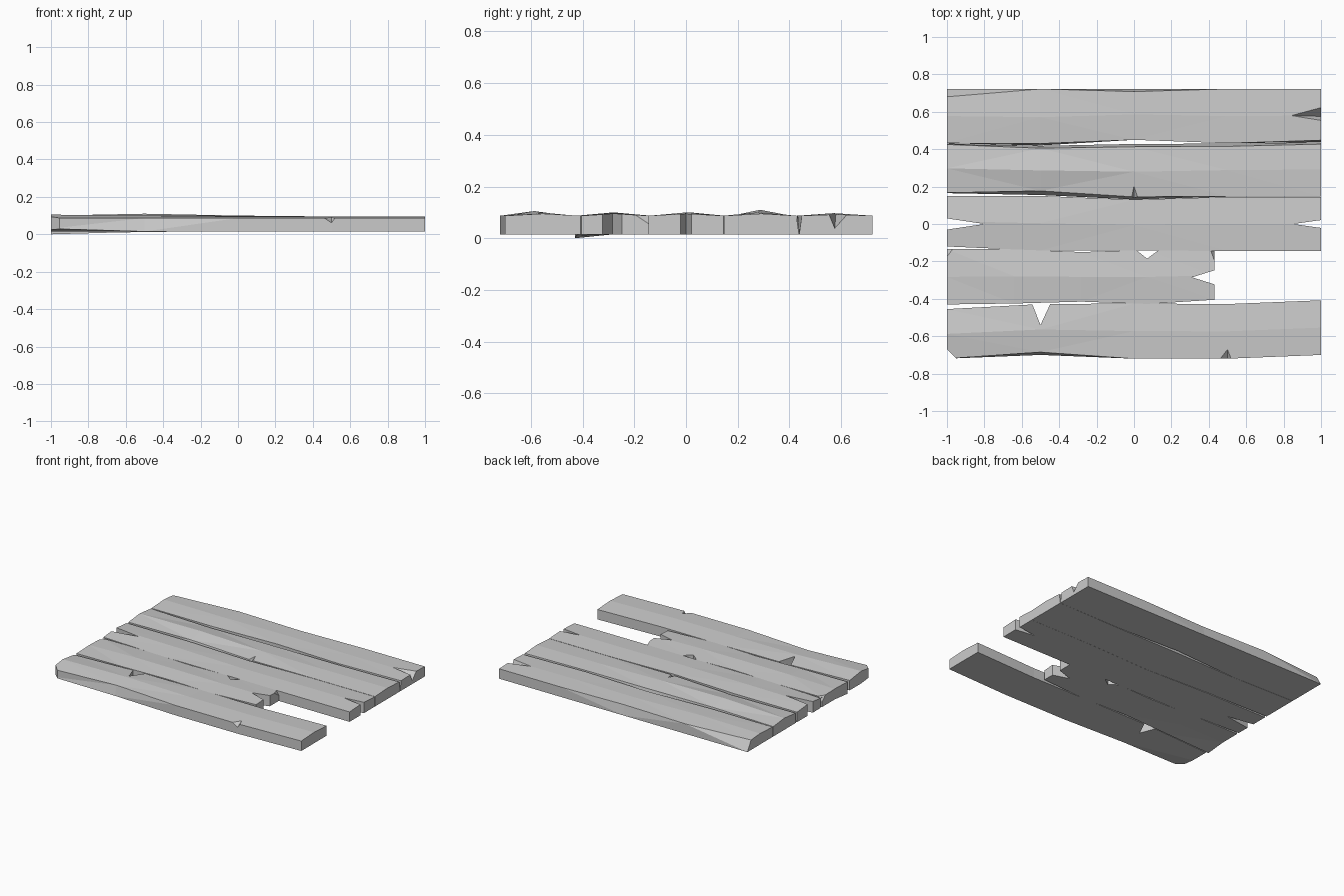
import bpy, bmesh

if "Cube" in bpy.data.objects:
    bpy.data.objects.remove(bpy.data.objects["Cube"])

XS = [-1, -0.5, 0, 0.5, 1]


def hull(name, pts):
    bm = bmesh.new()
    for p in pts:
        bm.verts.new(p)
    r = bmesh.ops.convex_hull(bm, input=bm.verts[:])
    junk = list({v for v in r["geom_interior"] + r["geom_unused"]
                 if isinstance(v, bmesh.types.BMVert)})
    if junk:
        bmesh.ops.delete(bm, geom=junk, context='VERTS')
    bmesh.ops.recalc_face_normals(bm, faces=bm.faces[:])
    me = bpy.data.meshes.new(name)
    bm.to_mesh(me)
    bm.free()
    ob = bpy.data.objects.new(name, me)
    bpy.context.collection.objects.link(ob)
    ob.hide_render = True
    return ob


def notch(*tri):
    """Triangular cut right through the board."""
    return hull("notch_cutter", [(x, y, z) for x, y in tri for z in (-0.1, 0.2)])


def chip(a, b, tip, low):
    """Splinter knocked off a top edge: a, b on the edge, tip inward, low on the side."""
    top = [(p[0], p[1], z) for p in (a, b, tip) for z in (0.096, 0.2)]
    return hull("chip_cutter", top + [low])


def plank(name, lo, hi, ridge, lo_top=None, hi_top=None, edge=0.087,
          lo_z=None, xs=XS, cutters=()):
    """Board along x from cross-sections with a raised centre line."""
    lo_top, hi_top = lo_top or lo, hi_top or hi
    lo_z = lo_z or [0.015] * len(xs)
    bm = bmesh.new()
    rings = []
    for i, x in enumerate(xs):
        mid = (lo[i] + hi[i]) / 2
        sec = [(lo[i], lo_z[i]), (mid, 0.015), (hi[i], 0.015),
               (hi_top[i], edge), (mid, ridge[i]), (lo_top[i], edge)]
        rings.append([bm.verts.new((x, y, z)) for y, z in sec])
    for a, b in zip(rings, rings[1:]):
        for j in range(6):
            k = (j + 1) % 6
            bm.faces.new((a[j], a[k], b[k], b[j]))
    bm.faces.new(rings[0])
    bm.faces.new(rings[-1])
    bmesh.ops.triangulate(bm, faces=bm.faces[:])
    bmesh.ops.recalc_face_normals(bm, faces=bm.faces[:])
    me = bpy.data.meshes.new(name)
    bm.to_mesh(me)
    bm.free()
    ob = bpy.data.objects.new(name, me)
    bpy.context.collection.objects.link(ob)
    for c in cutters:
        m = ob.modifiers.new("cut", 'BOOLEAN')
        m.operation, m.solver, m.object = 'DIFFERENCE', 'EXACT', c
    bpy.context.view_layer.update()
    dg = bpy.context.evaluated_depsgraph_get()
    done = bpy.data.meshes.new_from_object(ob.evaluated_get(dg))
    ob.modifiers.clear()
    ob.data = done
    for c in cutters:
        bpy.data.objects.remove(c)
    return ob


# front board: split on its inner edge, chipped front edge, clipped corner
plank("front_board",
      lo=[-0.72, -0.70, -0.72, -0.72, -0.70], hi=[-0.455, -0.428, -0.425, -0.428, -0.408],
      lo_top=[-0.72, -0.685, -0.72, -0.72, -0.70],
      ridge=[0.105, 0.10, 0.095, 0.095, 0.095], lo_z=[0.03, 0.015, 0.015, 0.015, 0.015],
      cutters=[notch((-0.555, -0.40), (-0.435, -0.40), (-0.5, -0.54)),
               notch((-1.05, -0.62), (-0.90, -0.77), (-1.05, -0.77)),
               chip((0.44, -0.73), (0.53, -0.73), (0.5, -0.66), (0.5, -0.73, 0.055))])

# short broken board, sagging at its left end
plank("short_board", xs=[-1, -0.64, -0.28, 0.07, 0.43],
      lo=[-0.43, -0.425, -0.415, -0.428, -0.405], hi=[-0.135, -0.135, -0.15, -0.138, -0.145],
      ridge=[0.092, 0.10, 0.10, 0.098, 0.095], lo_z=[0.0, 0.01, 0.015, 0.015, 0.015],
      cutters=[notch((0.47, -0.235), (0.47, -0.335), (0.31, -0.285)),
               notch((0.0, -0.13), (0.145, -0.13), (0.07, -0.185)),
               chip((-1.01, -0.19), (-0.96, -0.13), (-0.99, -0.17), (-1.01, -0.13, 0.03)),
               chip((0.44, -0.23), (0.40, -0.13), (0.42, -0.18), (0.44, -0.13, 0.03))])

# middle board with a split at each end
plank("middle_board",
      lo=[-0.12, -0.142, -0.142, -0.145, -0.145], hi=[0.15, 0.15, 0.13, 0.145, 0.145],
      ridge=[0.10, 0.10, 0.095, 0.095, 0.095],
      cutters=[notch((-1.1, 0.045), (-1.1, -0.045), (-0.8, 0)),
               notch((1.1, 0.035), (1.1, -0.035), (0.85, 0))])

# fourth board, crowned at the left
plank("fourth_board",
      lo=[0.165, 0.155, 0.131, 0.146, 0.146], hi=[0.43, 0.418, 0.428, 0.43, 0.437],
      lo_top=[0.167, 0.177, 0.145, 0.148, 0.148], hi_top=[0.425, 0.405, 0.413, 0.415, 0.427],
      ridge=[0.10, 0.11, 0.10, 0.095, 0.095],
      cutters=[chip((-0.02, 0.135), (0.03, 0.135), (0.0, 0.21), (0.0, 0.135, 0.06))])

# back board with a worn rear corner and a chipped right end
plank("back_board",
      lo=[0.432, 0.42, 0.45, 0.432, 0.438], hi=[0.722] * 5,
      lo_top=[0.432, 0.43, 0.45, 0.432, 0.448], hi_top=[0.68, 0.722, 0.708, 0.722, 0.722],
      ridge=[0.095, 0.097, 0.093, 0.092, 0.092],
      cutters=[chip((1.01, 0.63), (1.01, 0.55), (0.83, 0.58), (1.01, 0.575, 0.035))])
